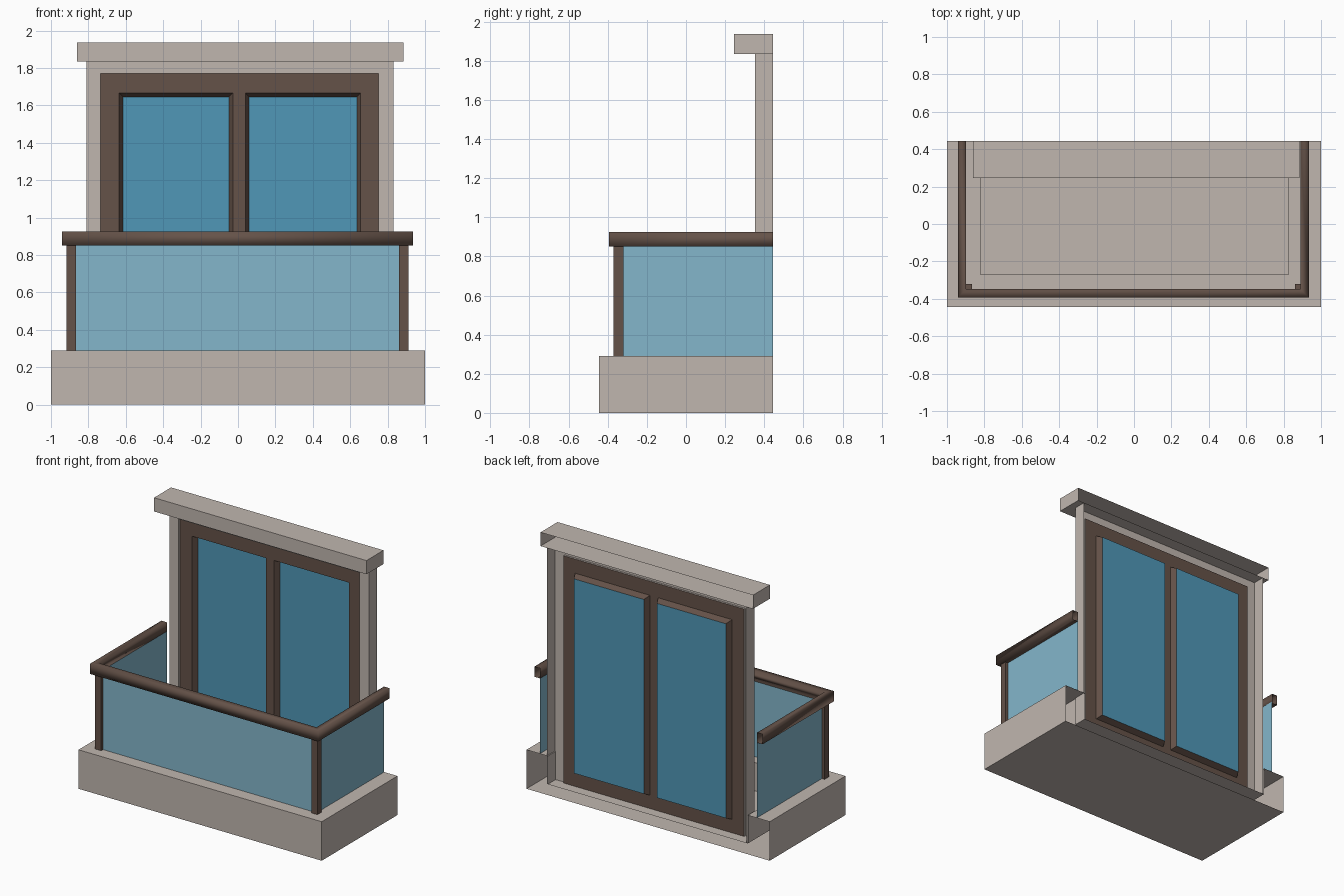
import bpy, bmesh
from mathutils import Vector

if "Cube" in bpy.data.objects:
    bpy.data.objects.remove(bpy.data.objects["Cube"])


def material(name, rgb):
    m = bpy.data.materials.new(name)
    m.diffuse_color = (*rgb, 1)
    m.use_nodes = True
    m.node_tree.nodes["Principled BSDF"].inputs["Base Color"].default_value = m.diffuse_color
    return m


STONE = material("warm_stone", (0.53, 0.47, 0.43))
BROWN = material("brown_frame", (0.13, 0.085, 0.066))
PANEL = material("light_glass", (0.23, 0.47, 0.60))
PANE = material("window_glass", (0.08, 0.31, 0.475))
BACK = 0.445  # everything is open where it meets the building


def build(name, polys, mat, toward=None, smooth=False):
    """Make a mesh from polygons; toward = direction an open surface faces."""
    bm = bmesh.new()
    for p in polys:
        bm.faces.new([bm.verts.new(v) for v in p])
    bmesh.ops.remove_doubles(bm, verts=bm.verts, dist=0.0005)
    bmesh.ops.recalc_face_normals(bm, faces=bm.faces)
    bm.normal_update()
    if toward:
        total = sum((f.normal * f.calc_area() for f in bm.faces), Vector())
        if total.dot(Vector(toward)) < 0:
            bmesh.ops.reverse_faces(bm, faces=bm.faces)
    for f in bm.faces:
        f.smooth = smooth
    me = bpy.data.meshes.new(name)
    bm.to_mesh(me)
    bm.free()
    me.materials.append(mat)
    ob = bpy.data.objects.new(name, me)
    bpy.context.collection.objects.link(ob)
    return ob


def loft(rows, closed=False):
    """Quads between successive paths of equal length."""
    pairs = list(zip(rows, rows[1:])) + ([(rows[-1], rows[0])] if closed else [])
    return [(a[i], a[i + 1], b[i + 1], b[i])
            for a, b in pairs for i in range(len(a) - 1)]


def flat_u(xl, xr, y, z):
    """U-shaped path in plan, open at the back."""
    return [(xl, BACK, z), (xl, y, z), (xr, y, z), (xr, BACK, z)]


def upright_u(xl, xr, top, y):
    """Door-shaped path in elevation, open at the floor."""
    return [(xl, y, 0.08), (xl, y, top), (xr, y, top), (xr, y, 0.08)]


def box(name, lo, hi, mat, skip_back=False):
    (a, b, c), (d, e, f) = lo, hi
    ring = [[(a, b, z), (d, b, z), (d, e, z), (a, e, z), (a, b, z)] for z in (c, f)]
    polys = loft(ring) + [ring[0][:4], ring[1][:4]]
    if skip_back:
        polys.pop(2)
    return build(name, polys, mat, (0, -1, 0) if skip_back else None)


# balcony base: raised rim, sunken floor, open at the back
base = [flat_u(-1, 1, -BACK, 0), flat_u(-1, 1, -BACK, 0.29),
        flat_u(-0.82, 0.825, -0.27, 0.29), flat_u(-0.82, 0.825, -0.27, 0.08)]
build("balcony_base", loft(base) + [base[0], base[3]], STONE, (0, -1, 0))

# handrail: hollow square tube with soft shading
rail = [flat_u(-0.942, 0.936, -0.394, 0.85), flat_u(-0.942, 0.936, -0.394, 0.925),
        flat_u(-0.897, 0.889, -0.348, 0.925), flat_u(-0.897, 0.889, -0.348, 0.85)]
build("handrail", loft(rail, True), BROWN, smooth=True)

# corner posts
for side, x in (("left", -0.916), ("right", 0.862)):
    box(side + "_corner_post", (x, -0.37, 0.29), (x + 0.05, -0.32, 0.86), BROWN)

# balcony glass
build("balcony_glass", loft([flat_u(-0.894, 0.89, -0.348, z) for z in (0.29, 0.86)]),
      PANEL, (0, -1, 0))

# stone door surround
build("door_surround", loft([upright_u(-0.81, 0.832, 1.835, BACK),
                             upright_u(-0.81, 0.832, 1.835, 0.353),
                             upright_u(-0.735, 0.752, 1.77, 0.353),
                             upright_u(-0.735, 0.752, 1.77, 0.367)]), STONE, (0, -1, 0))

# lintel above the door
box("lintel", (-0.862, 0.245, 1.835), (0.885, BACK, 1.937), STONE, True)


def rect(x0, x1, z0, z1, y):
    return [(x0, y, z0), (x1, y, z0), (x1, y, z1), (x0, y, z1)]


# door frame: flat face with two openings and sloping reveals, plus panes
FRONT, DEEP, RIM = 0.367, 0.41, 0.02
xs = [-0.735, -0.635, -0.028, 0.04, 0.655, 0.752]
zs = [0.08, 0.18, 1.665, 1.77]
frame, panes = [], []
for i in range(5):
    for k in range(3):
        cell = rect(xs[i], xs[i + 1], zs[k], zs[k + 1], FRONT)
        if k == 1 and i in (1, 3):
            pane = rect(xs[i] + RIM, xs[i + 1] - RIM, zs[1] + RIM, zs[2] - RIM, DEEP)
            frame += loft([cell + cell[:1], pane + pane[:1]])
            panes.append(pane)
        else:
            frame.append(cell)
build("door_frame", frame, BROWN, (0, -1, 0))
for side, pane in zip(("left", "right"), panes):
    build(side + "_door_pane", [pane], PANE, (0, -1, 0))
